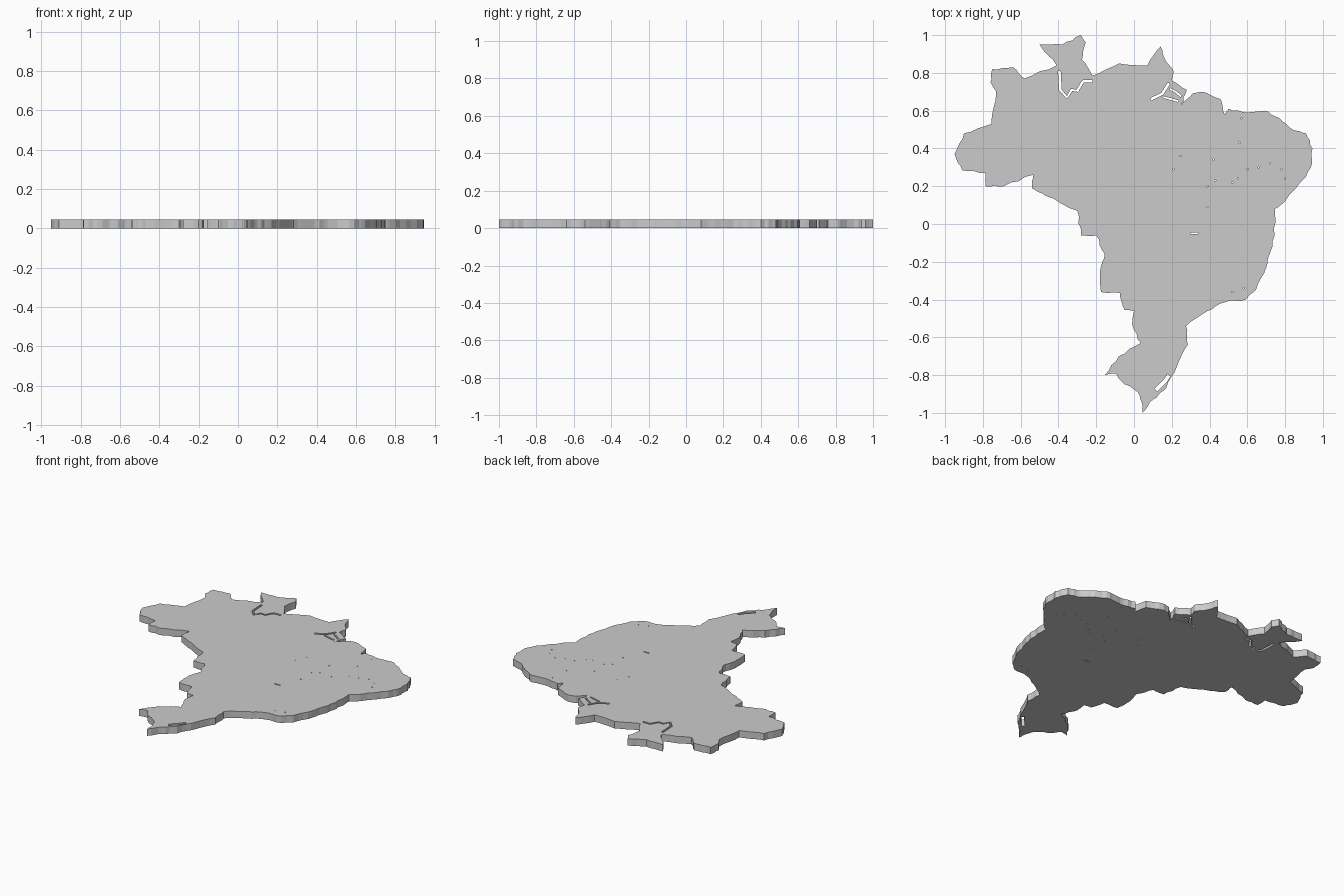
import bpy, random
from mathutils import Vector

random.seed(4)
THICK = 0.045

# Country outline, clockwise from the northern tip
OUTLINE = [
    (-.28, 1.0), (-.255, .96), (-.275, .87), (-.22, .785), (-.08, .85), (.07, .84),
    (.14, .94), (.17, .86), (.21, .81), (.20, .76), (.28, .71), (.25, .63),
    (.31, .69), (.36, .70), (.46, .66), (.48, .58), (.50, .61), (.60, .59),
    (.69, .60), (.77, .56), (.84, .50), (.91, .48), (.945, .40), (.94, .31),
    (.91, .25), (.80, .12), (.745, .08), (.745, -.06), (.71, -.18), (.70, -.23),
    (.645, -.35), (.59, -.40), (.48, -.415), (.39, -.46), (.275, -.54), (.285, -.64),
    (.225, -.76), (.17, -.87), (.10, -.93), (.045, -1.0), (.045, -.96), (.02, -.89),
    (-.07, -.83), (-.10, -.79), (-.155, -.80), (-.08, -.70), (.035, -.63), (-.01, -.53),
    (0, -.46), (-.05, -.455), (-.075, -.365), (-.175, -.36), (-.18, -.25), (-.155, -.16),
    (-.20, -.06), (-.28, -.06), (-.30, .07), (-.47, .15), (-.54, .19), (-.535, .26),
    (-.69, .20), (-.785, .20), (-.785, .27), (-.91, .285), (-.95, .37), (-.90, .48),
    (-.755, .53), (-.73, .70), (-.76, .75), (-.75, .82), (-.64, .83), (-.58, .77),
    (-.41, .84), (-.50, .95), (-.38, .95)]

# Rivers and lagoon: (half width, centre line)
CHANNELS = [
    (.007, [(-.395, .81), (-.39, .71), (-.355, .67), (-.33, .71), (-.30, .705), (-.27, .755), (-.22, .755)]),
    (.007, [(.185, .745), (.15, .69), (.09, .66)]),
    (.005, [(.155, .672), (.20, .66), (.235, .65)]),
    (.005, [(.19, .715), (.22, .70), (.25, .675)]),
    (.010, [(.185, -.80), (.165, -.83), (.115, -.88)]),
    (.004, [(.30, -.05), (.34, -.05)])]

# Tiny lakes
LAKES = [(.39, .20), (.43, .23), (.52, .22), (.55, .24), (.60, .29), (.66, .30), (.72, .32),
         (.78, .29), (.80, .24), (.245, .36), (.21, .29), (.42, .34), (.56, .43), (.57, .56),
         (.39, .09), (.52, -.36), (.58, -.34)]


def rough(points, steps=4):
    """Break each straight edge into slightly uneven coastline."""
    out = []
    for i, p in enumerate(points):
        a, b = Vector(p), Vector(points[(i + 1) % len(points)])
        d = b - a
        n = Vector((-d.y, d.x)).normalized()
        amp = min(.005, d.length * .05)
        out.append(a)
        out += [a + d * k / steps + n * random.uniform(-amp, amp) for k in range(1, steps)]
    return out


def channel(w, path):
    """Closed ring around a centre line."""
    pts = [Vector(p) for p in path]
    left, right = [], []
    for i, p in enumerate(pts):
        d = (pts[min(i + 1, len(pts) - 1)] - pts[max(i - 1, 0)]).normalized()
        n = Vector((-d.y, d.x)) * w
        left.append(p + n)
        right.append(p - n)
    return left + right[::-1]


# Filled, extruded plate; inner loops become holes
curve = bpy.data.curves.new("country_plate", 'CURVE')
curve.dimensions = '2D'
curve.fill_mode = 'BOTH'
curve.extrude = THICK / 2


def add_loop(points):
    s = curve.splines.new('POLY')
    s.points.add(len(points) - 1)
    for sp, p in zip(s.points, points):
        sp.co = (p[0], p[1], 0, 1)
    s.use_cyclic_u = True


add_loop(rough(OUTLINE))
for w, path in CHANNELS:
    add_loop(channel(w, path))
for x, y in LAKES:
    add_loop(channel(.003, [(x - .003, y), (x + .003, y)]))

plate = bpy.data.objects.new("country_plate", curve)
plate.location.z = THICK / 2
bpy.context.collection.objects.link(plate)

# Turn into a flat-shaded mesh
bpy.context.view_layer.objects.active = plate
plate.select_set(True)
bpy.ops.object.convert(target='MESH')
bpy.ops.object.shade_flat()
